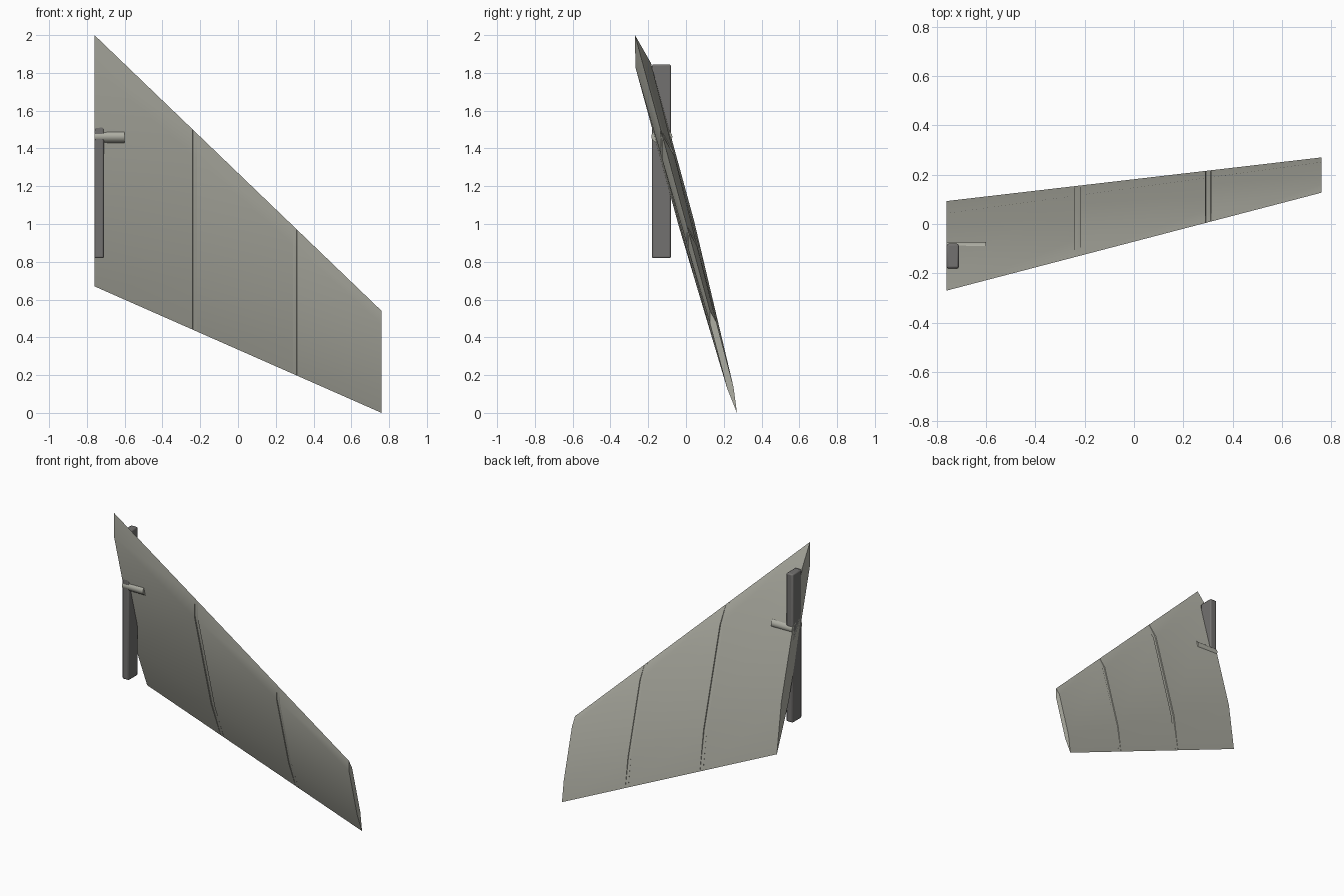
import bpy
import bmesh
from math import radians, pi
from mathutils import Vector

if "Cube" in bpy.data.objects:
    bpy.data.objects.remove(bpy.data.objects["Cube"], do_unlink=True)


def make_material(name, rgb):
    mat = bpy.data.materials.new(name)
    mat.use_nodes = True
    mat.diffuse_color = (*rgb, 1)
    mat.node_tree.nodes["Principled BSDF"].inputs["Base Color"].default_value = (*rgb, 1)
    return mat


def finish(obj, mat, angle=30):
    obj.data.materials.append(mat)
    bpy.ops.object.select_all(action="DESELECT")
    obj.select_set(True)
    bpy.context.view_layer.objects.active = obj
    bpy.ops.object.shade_smooth_by_angle(angle=radians(angle))


pale_grey = make_material("pale warm grey", (0.42, 0.42, 0.365))
dark_grey = make_material("dark grey", (0.17, 0.165, 0.16))

# Swept fin: six-sided sections lofted from root to tip
ROOT_X, TIP_X = -0.76, 0.76
ROOT_LEAD, ROOT_TRAIL = Vector((ROOT_X, -0.27, 2.0)), Vector((ROOT_X, 0.093, 0.67))
TIP_LEAD, TIP_TRAIL = Vector((TIP_X, 0.127, 0.54)), Vector((TIP_X, 0.27, 0.0))


def section(x, fullness):
    t = (x - ROOT_X) / (TIP_X - ROOT_X)
    lead = ROOT_LEAD.lerp(TIP_LEAD, t)
    trail = ROOT_TRAIL.lerp(TIP_TRAIL, t)
    chord = trail - lead
    side = Vector((0, -chord.z, chord.y)) * 0.031 * fullness
    front_edge, back_edge = lead + chord * 0.12, lead + chord * 0.75
    return [lead, front_edge + side, back_edge + side,
            trail, back_edge - side, front_edge - side]


# Two shallow grooves run around the fin across the span
stations = [(ROOT_X, 1)]
for start, end in ((-0.24, -0.216), (0.29, 0.312)):
    stations += [(start, 1), (start + 0.001, 0.8), (end - 0.001, 0.8), (end, 1)]
stations.append((TIP_X, 1))

bm = bmesh.new()
rings = [[bm.verts.new(p) for p in section(x, f)] for x, f in stations]
for a, b in zip(rings, rings[1:]):
    for i in range(len(a)):
        j = (i + 1) % len(a)
        bm.faces.new((a[i], a[j], b[j], b[i]))
bm.faces.new(rings[0])
bm.faces.new(rings[-1])
bmesh.ops.recalc_face_normals(bm, faces=bm.faces)
mesh = bpy.data.meshes.new("fin")
bm.to_mesh(mesh)
bm.free()
fin = bpy.data.objects.new("fin", mesh)
bpy.context.collection.objects.link(fin)
finish(fin, pale_grey)

# Upright post at the root with rounded edges
bpy.ops.mesh.primitive_cube_add(size=1, location=(-0.735, -0.13, 1.332))
post = bpy.context.object
post.name = "root_post"
post.scale = (0.05, 0.1, 1.026)
bpy.ops.object.transform_apply(location=False, rotation=False, scale=True)
bevel = post.modifiers.new("rounded_edges", "BEVEL")
bevel.width = 0.008
bevel.segments = 2
finish(post, dark_grey)

# Oval hinge pin through the fin
bpy.ops.mesh.primitive_cylinder_add(vertices=24, radius=1, depth=0.16,
                                    location=(-0.68, -0.128, 1.463),
                                    rotation=(0, pi / 2, 0))
pin = bpy.context.object
pin.name = "hinge_pin"
pin.scale = (0.039, 0.056, 1)
bpy.ops.object.transform_apply(location=False, rotation=True, scale=True)
finish(pin, pale_grey)
